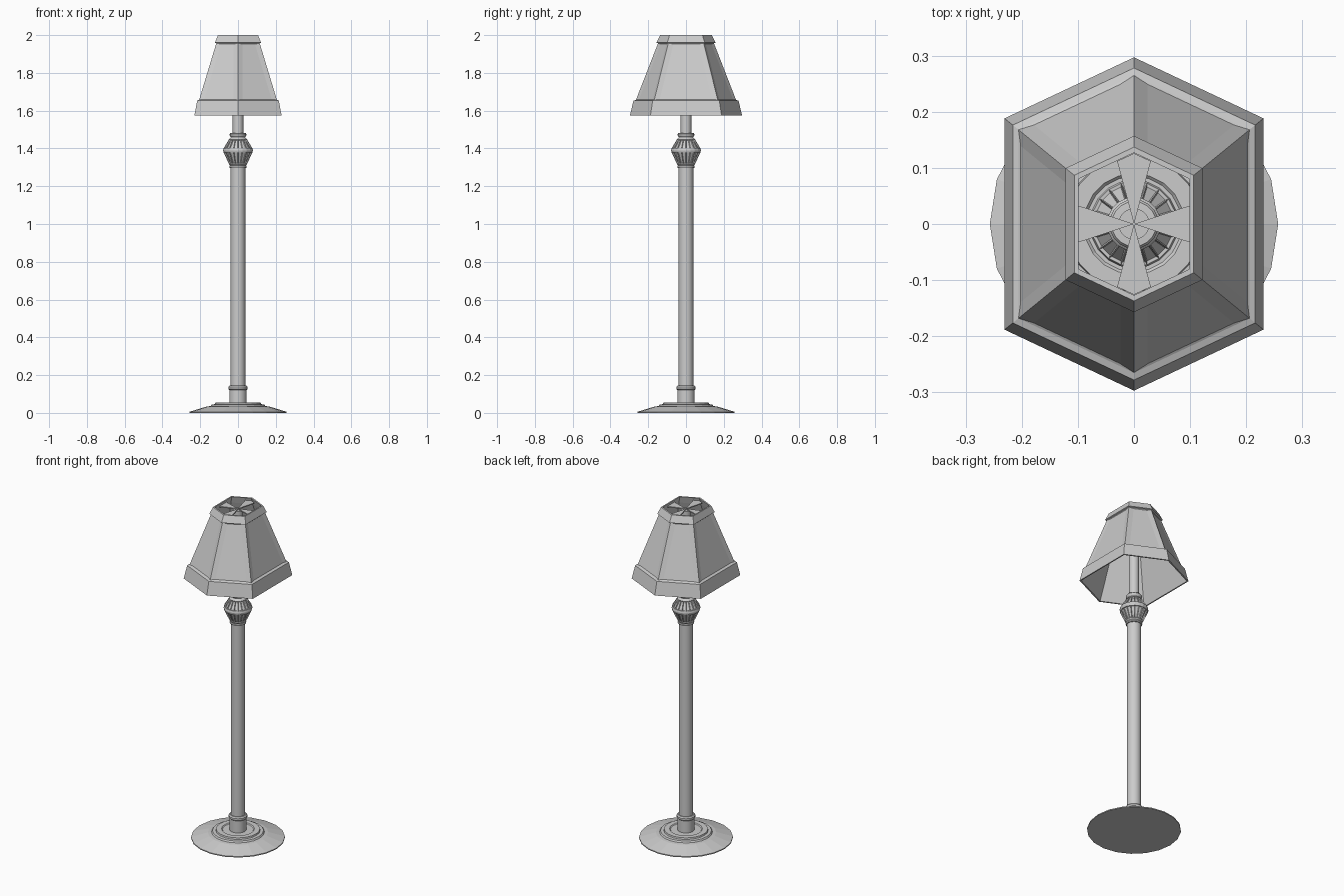
import bpy, bmesh, math
from mathutils import Vector

if "Cube" in bpy.data.objects:
    bpy.data.objects.remove(bpy.data.objects["Cube"])


def finish(bm, name, smooth=False):
    bmesh.ops.recalc_face_normals(bm, faces=bm.faces[:])
    me = bpy.data.meshes.new(name)
    bm.to_mesh(me)
    bm.free()
    ob = bpy.data.objects.new(name, me)
    bpy.context.collection.objects.link(ob)
    if smooth:
        for o in bpy.context.selected_objects:
            o.select_set(False)
        bpy.context.view_layer.objects.active = ob
        ob.select_set(True)
        bpy.ops.object.shade_smooth_by_angle(angle=math.radians(30))
    return ob


def loft(bm, outline, profile, closed=False):
    """Stack scaled copies of an outline; returns one list of faces per band."""
    rings = [[bm.verts.new((x * s, y * s, z)) for x, y in outline] for s, z in profile]
    n = len(outline)
    bands = []
    pairs = list(zip(rings, rings[1:] + rings[:1])) if closed else list(zip(rings, rings[1:]))
    for a, b in pairs:
        bands.append([bm.faces.new((a[i], a[(i + 1) % n], b[(i + 1) % n], b[i])) for i in range(n)])
    if not closed:
        bm.faces.new(rings[0][::-1])
        bm.faces.new(rings[-1])
    return bands


CIRCLE = [(math.cos(math.tau * i / 20), math.sin(math.tau * i / 20)) for i in range(20)]
HEXAGON = [(0.777, -0.634), (0.777, 0.634), (0, 1), (-0.777, 0.634), (-0.777, -0.634), (0, -1)]


def turned(name, profile, smooth=False):
    bm = bmesh.new()
    loft(bm, CIRCLE, profile)
    return finish(bm, name, smooth)


# Stepped round foot
turned("base", [(.257, 0), (.257, .006), (.165, .034), (.145, .036), (.14, .045),
                (.122, .046), (.12, .055), (.09, .055), (.085, .05), (.04, .05)])

# Column with its lower collar, and the thin upper rod
turned("base_collar", [(.046, .05), (.046, .122), (.051, .127), (.051, .138), (.045, .145), (.038, .145)], True)
turned("column", [(.039, .05), (.039, 1.31)], True)
turned("rod", [(.028, 1.45), (.028, 1.98)], True)

# Collars either side of the knob
turned("lower_ring", [(.038, 1.295), (.044, 1.297), (.046, 1.303), (.044, 1.309), (.036, 1.312)], True)
turned("upper_ring", [(.034, 1.458), (.040, 1.462), (.044, 1.469), (.044, 1.476), (.040, 1.482), (.026, 1.483)], True)

# Faceted knob with sunken panels
bm = bmesh.new()
bands = loft(bm, CIRCLE, [(.04, 1.308), (.048, 1.318), (.076, 1.378), (.079, 1.39),
                          (.076, 1.402), (.048, 1.448), (.036, 1.46)])
bmesh.ops.recalc_face_normals(bm, faces=bm.faces[:])
bmesh.ops.inset_individual(bm, faces=bands[1] + bands[4], thickness=.004, depth=-.005)
finish(bm, "knob")

# Hollow six-sided shade with overhanging top and bottom bands
bm = bmesh.new()
bands = loft(bm, HEXAGON, [(.137, 2.0), (.157, 1.96), (.148, 1.957), (.265, 1.657), (.278, 1.653),
                           (.297, 1.575), (.288, 1.575), (.257, 1.655), (.140, 1.96), (.127, 2.0)], True)
bmesh.ops.recalc_face_normals(bm, faces=bm.faces[:])

# Shallow recessed panel in each side of the shade
for f in bands[2]:
    corners = [v.co.copy() for v in f.verts]
    normal = f.normal.copy()
    targets = []
    for i, c in enumerate(corners):
        pos = c - normal * .003
        for nb in (corners[i - 1], corners[(i + 1) % 4]):
            level = abs(nb.z - c.z) < 1e-4
            pos = pos + (nb - c).normalized() * (.028 if level else .004)
        targets.append((c, pos))
    bmesh.ops.inset_individual(bm, faces=[f], thickness=.002, depth=0)
    for v in f.verts:
        v.co = min(targets, key=lambda t: (t[0] - v.co).length)[1]
finish(bm, "shade")

# Four wedge-shaped arms carrying the shade
bm = bmesh.new()
for pts in ([(0, 0), (.1, -.033), (.1, .033)], [(0, 0), (.03, .112), (0, .126), (-.03, .112)]):
    for s in (1, -1):
        low = [bm.verts.new((x * s, y * s, 1.98)) for x, y in pts]
        face = bm.faces.new(low)
        ext = bmesh.ops.extrude_face_region(bm, geom=[face], use_keep_orig=True)
        for g in ext["geom"]:
            if isinstance(g, bmesh.types.BMVert):
                g.co += Vector((0, 0, .006))
finish(bm, "shade_arms")
